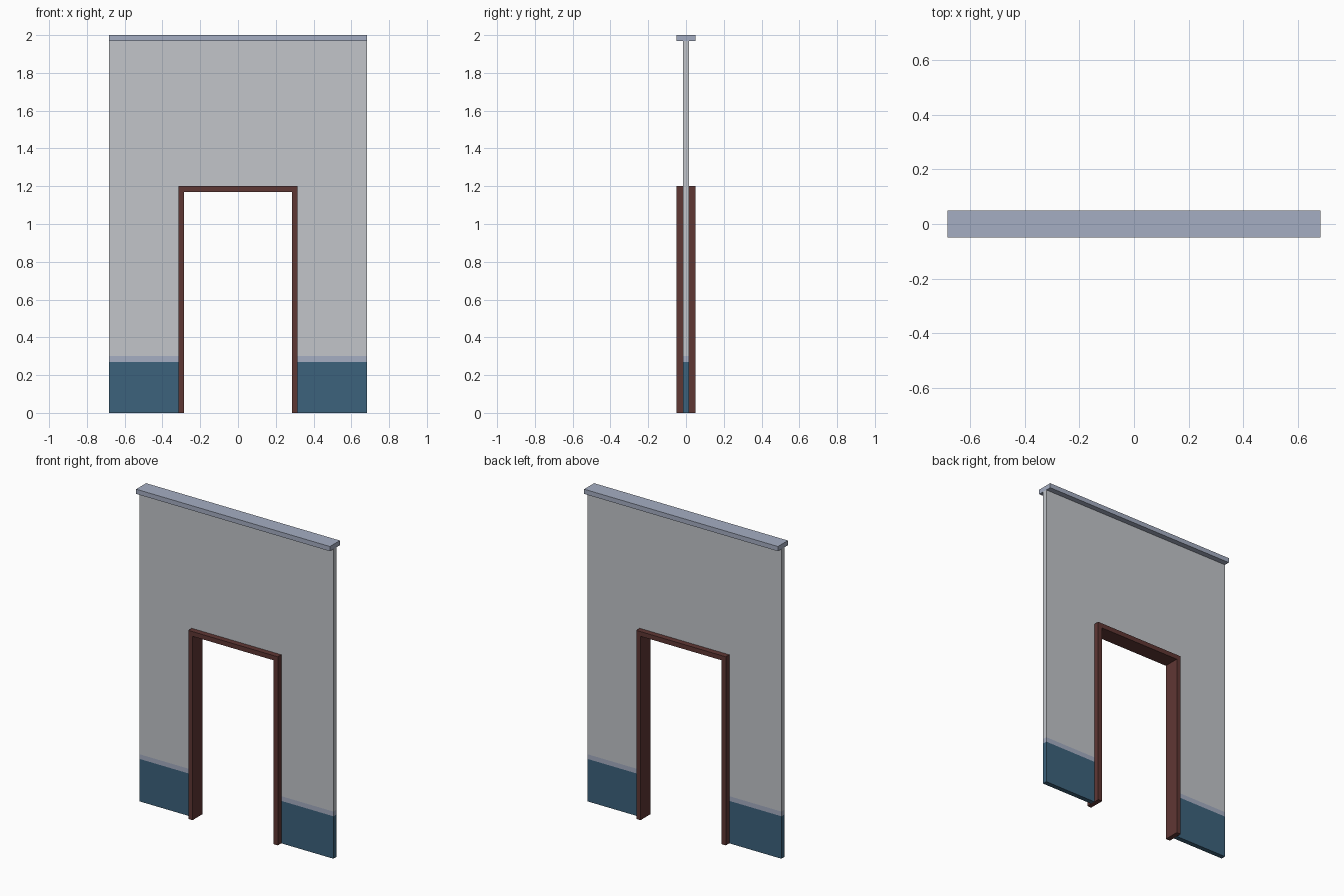
import bpy, bmesh
from mathutils import Vector

if "Cube" in bpy.data.objects:
    bpy.data.objects.remove(bpy.data.objects["Cube"])


def material(name, srgb):
    lin = [((c / 255 + 0.055) / 1.055) ** 2.4 for c in srgb]
    m = bpy.data.materials.new(name)
    m.diffuse_color = (*lin, 1)
    m.use_nodes = True
    m.node_tree.nodes["Principled BSDF"].inputs["Base Color"].default_value = m.diffuse_color
    return m


plaster = material("grey plaster", (194, 197, 202))
trim = material("pale blue trim", (165, 174, 194))
blue = material("dark blue paint", (60, 98, 124))
wood = material("dark red wood", (95, 55, 52))


def extrude_profile(name, points, half_depth, mats, cuts=()):
    """Extrude an x-z outline through y; horizontal cuts split it into colour bands."""
    bm = bmesh.new()
    face = bm.faces.new([bm.verts.new((x, -half_depth, z)) for x, z in points])
    ext = bmesh.ops.extrude_face_region(bm, geom=[face], use_keep_orig=True)
    moved = [v for v in ext["geom"] if isinstance(v, bmesh.types.BMVert)]
    bmesh.ops.translate(bm, vec=(0, 2 * half_depth, 0), verts=moved)
    for z in cuts:
        bmesh.ops.bisect_plane(bm, geom=bm.verts[:] + bm.edges[:] + bm.faces[:],
                               plane_co=Vector((0, 0, z)), plane_no=Vector((0, 0, 1)))
    bmesh.ops.recalc_face_normals(bm, faces=bm.faces[:])
    for f in bm.faces:
        h = sum(v.co.z for v in f.verts) / len(f.verts)
        f.material_index = sum(h > z for z in cuts)
    mesh = bpy.data.meshes.new(name)
    bm.to_mesh(mesh)
    bm.free()
    for m in mats:
        mesh.materials.append(m)
    obj = bpy.data.objects.new(name, mesh)
    bpy.context.collection.objects.link(obj)
    return obj


def arch(outer, top, inner, inner_top):
    """Outline of a rectangular doorway surround."""
    return [(-outer, 0), (-inner, 0), (-inner, inner_top), (inner, inner_top),
            (inner, 0), (outer, 0), (outer, top), (-outer, top)]


W, OPEN, HEAD = 0.682, 0.315, 1.2

# Wall with blue skirting, pale stripe and grey plaster above
extrude_profile("wall", arch(W, 1.97, OPEN, HEAD), 0.015,
                [blue, trim, plaster], cuts=(0.27, 0.30))

# Door frame lining the opening
extrude_profile("door_frame", arch(OPEN, HEAD, 0.285, 1.17), 0.05, [wood])

# Capping rail along the top
extrude_profile("top_rail", [(-W, 1.97), (W, 1.97), (W, 2.0), (-W, 2.0)], 0.05, [trim])
